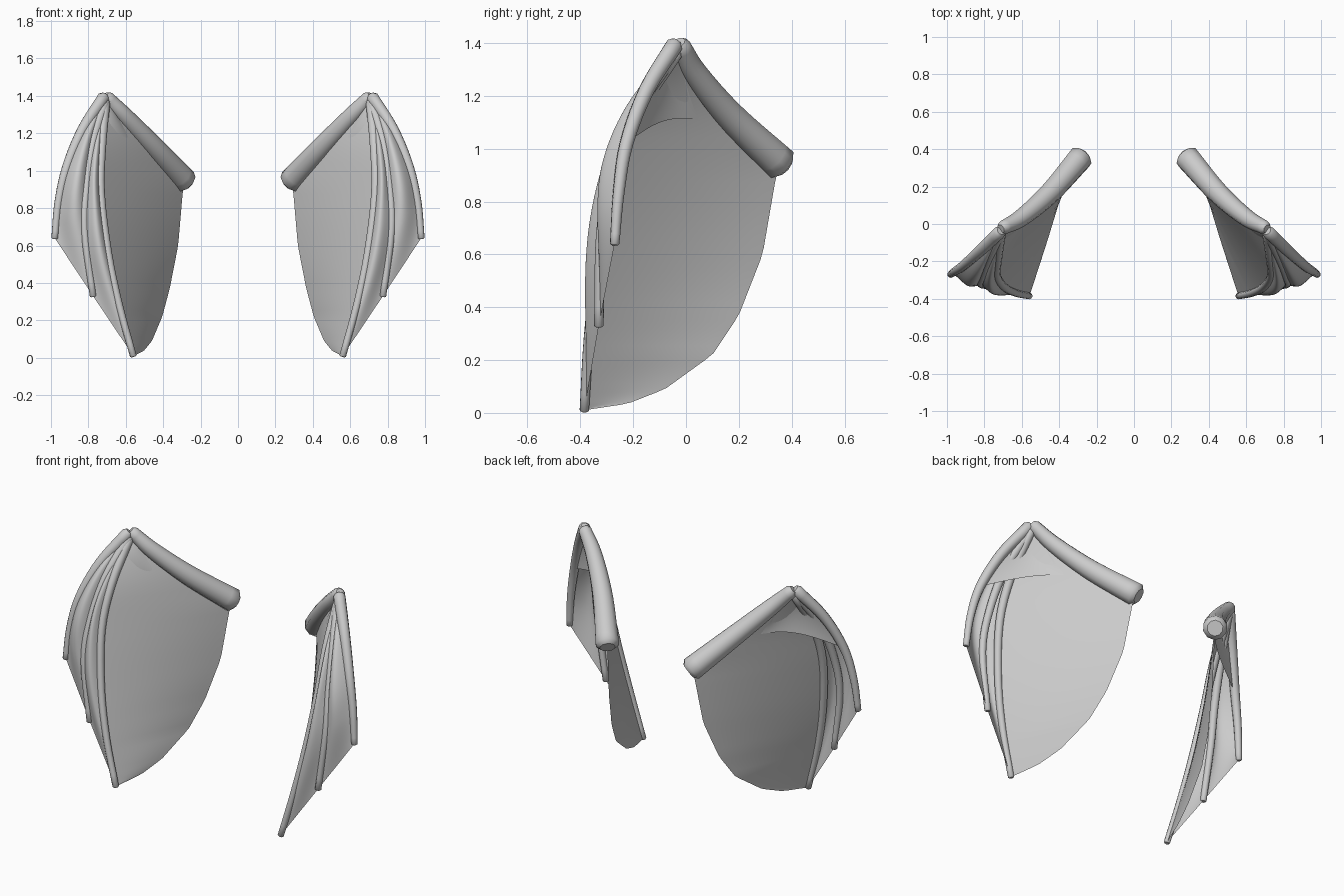
import bpy, bmesh, math
from mathutils import Vector

cube = bpy.data.objects.get("Cube")
if cube:
    bpy.data.objects.remove(cube, do_unlink=True)

grey = bpy.data.materials.new("pale_grey")
grey.use_nodes = True
colour = (0.6, 0.6, 0.6, 1)
grey.diffuse_color = colour
grey.node_tree.nodes["Principled BSDF"].inputs["Base Color"].default_value = colour

# Guide paths of the left wing, each running away from the wrist
ARM = [(.70, -.02, 1.39), (.60, .035, 1.285), (.45, .165, 1.125), (.285, .355, .945)]
FINGERS = {
    "outer_finger": [(.72, -.045, 1.39), (.83, -.15, 1.22), (.915, -.225, 1.02),
                     (.96, -.255, .83), (.98, -.27, .64)],
    "middle_finger": [(.71, -.04, 1.37), (.775, -.18, 1.16), (.81, -.275, .92),
                      (.82, -.32, .68), (.775, -.33, .33)],
    "inner_finger": [(.71, -.04, 1.36), (.73, -.185, 1.13), (.735, -.275, .88),
                     (.695, -.335, .56), (.635, -.368, .28), (.56, -.385, .01)],
}
TRAILING = [(.295, .34, .89), (.32, .29, .6), (.365, .2, .37), (.405, .1, .22),
            (.46, -.08, .09), (.505, -.22, .035), (.56, -.385, .01)]


def spline(points, t):
    """Smooth point at fraction t along a path."""
    p = [Vector(q) for q in points]
    p = [2 * p[0] - p[1]] + p + [2 * p[-1] - p[-2]]
    f = min(max(t, 0), 1) * (len(p) - 3)
    i = min(int(f), len(p) - 4)
    u = f - i
    a, b, c, d = p[i:i + 4]
    return b + u / 2 * (c - a + u * (2 * a - 5 * b + 4 * c - d + u * (3 * (b - c) + d - a)))


def path(points, n=48):
    return [spline(points, i / n) for i in range(n + 1)]


def at_height(line, z):
    """Point where a descending line passes height z."""
    for a, b in zip(line, line[1:]):
        if a.z >= z >= b.z:
            return a.lerp(b, (a.z - z) / max(a.z - b.z, 1e-6))
    return line[0] if z > line[0].z else line[-1]


def tube(name, points, r0, r1, side):
    """Tapered bone with slightly bevelled ends."""
    pts = path(points, 20)
    head = pts[0] + (pts[0] - pts[1]).normalized() * r0 * .5
    tail = pts[-1] + (pts[-1] - pts[-2]).normalized() * r1 * .3
    line = [head] + pts + [tail]
    curve = bpy.data.curves.new(name, "CURVE")
    curve.dimensions = "3D"
    curve.bevel_depth = 1
    curve.bevel_resolution = 3
    curve.use_fill_caps = True
    s = curve.splines.new("POLY")
    s.points.add(len(line) - 1)
    for i, (sp, p) in enumerate(zip(s.points, line)):
        t = min(max((i - 1) / 20, 0), 1)
        sp.co = (p.x * side, p.y, p.z, 1)
        sp.radius = (r0 + (r1 - r0) * t) * (.65 if i in (0, len(line) - 1) else 1)
    s.use_smooth = True
    curve.materials.append(grey)
    bpy.context.collection.objects.link(bpy.data.objects.new(name, curve))


def sheet(name, rows, bulge, side, span=1.0, cols=14):
    """Skin lofted across pairs of points; span below 1 keeps the last row bowed."""
    bm = bmesh.new()
    grid = []
    for j, (a, b) in enumerate(rows):
        swell = Vector(bulge) * math.sin(math.pi * span * j / (len(rows) - 1))
        line = []
        for i in range(cols + 1):
            p = a.lerp(b, i / cols) + swell * math.sin(math.pi * i / cols)
            line.append(bm.verts.new((p.x * side, p.y, p.z)))
        grid.append(line)
    for r, s in zip(grid, grid[1:]):
        for i in range(cols):
            bm.faces.new((r[i], r[i + 1], s[i + 1], s[i]))
    bmesh.ops.remove_doubles(bm, verts=bm.verts, dist=.0005)
    bmesh.ops.recalc_face_normals(bm, faces=bm.faces)
    for f in bm.faces:
        f.smooth = True
    mesh = bpy.data.meshes.new(name)
    bm.to_mesh(mesh)
    bm.free()
    mesh.materials.append(grey)
    bpy.context.collection.objects.link(bpy.data.objects.new(name, mesh))


outer, middle, inner = (path(p) for p in FINGERS.values())
rim = path(ARM) + [Vector(p) for p in TRAILING]

for label, side in (("left", 1), ("right", -1)):
    # Bones
    tube(label + "_arm", ARM, .037, .068, side)
    for name, pts in FINGERS.items():
        tube(f"{label}_{name}", pts, .034 if name == "outer_finger" else .027, .018, side)

    # Webs between the fingers
    sheet(label + "_outer_web", list(zip(outer, middle)), (.0, -.06, 0), side)
    sheet(label + "_inner_web", list(zip(middle, inner)), (.0, -.055, 0), side)

    # Large membrane from the inner finger to the arm and trailing edge
    heights = [.01 + 1.35 * (1 - i / 40) ** 2 for i in range(41)]
    rows = [(at_height(inner, z), at_height(rim, z)) for z in heights]
    sheet(label + "_main_membrane", rows, (-.006, -.004, 0), side)

    # Short web from the main membrane to the outer finger, behind the wrist
    rows = []
    for i in range(17):
        z = 1.36 - .25 * i / 16
        root = at_height(inner, z).lerp(at_height(rim, z), .65)
        rows.append((root, spline(FINGERS["outer_finger"], .5 * i / 16)))
    sheet(label + "_wrist_web", rows, (-.04, .0, .04), side, span=.6)
